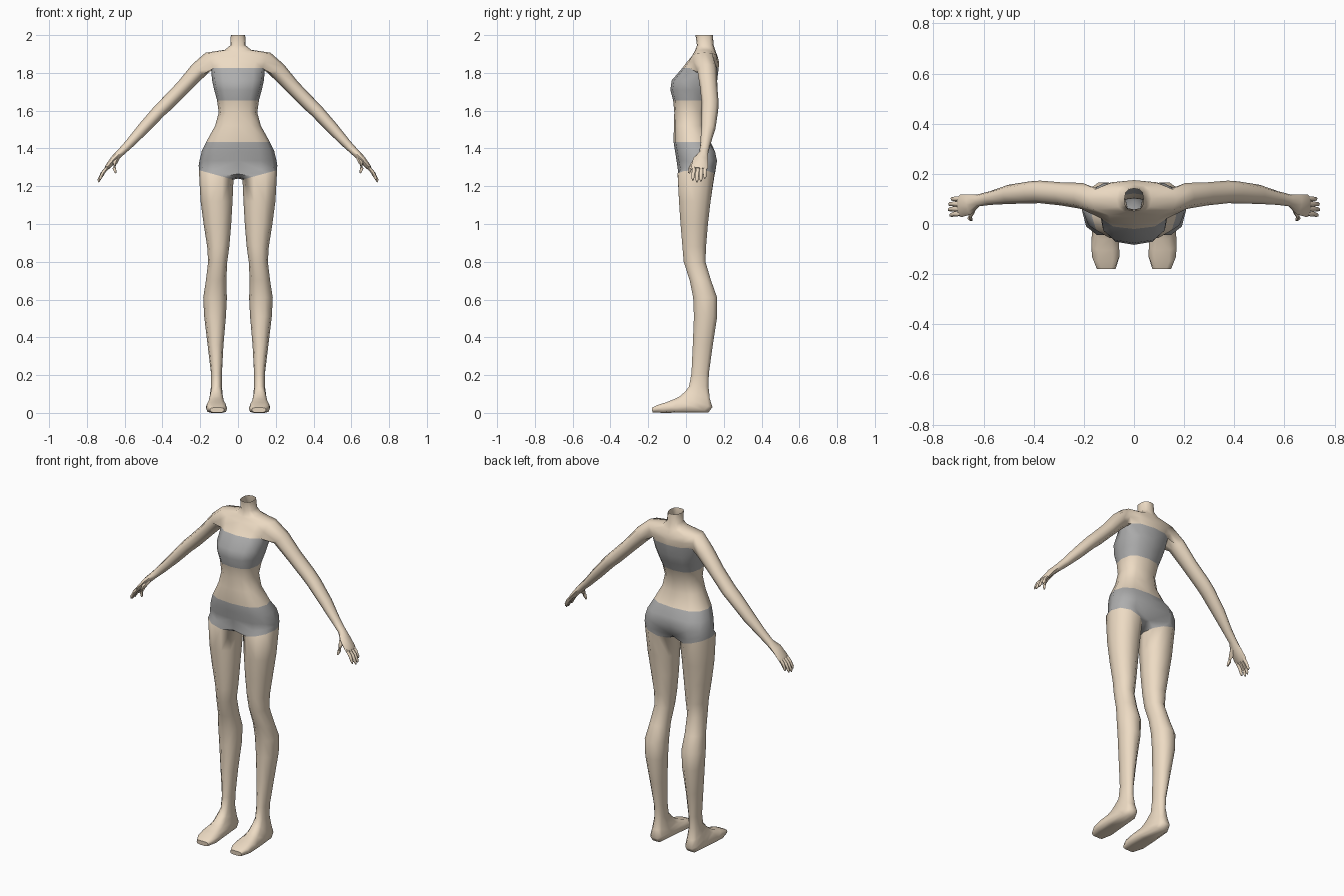
import bpy, bmesh
from math import sin, cos, pi, radians, copysign
from mathutils import Vector

bm = bmesh.new()
SKIN, CLOTH = 0, 1


def spow(v, e):
    return copysign(abs(v) ** e, v)


def bridge(a, b, mat=SKIN, closed=True, skip=()):
    n = len(a)
    for i in range(n if closed else n - 1):
        if i not in skip:
            j = (i + 1) % n
            f = bm.faces.new((a[i], a[j], b[j], b[i]))
            f.material_index = mat


def half_ring(z, lift, w, yf, yb, e=0.78):
    """Right half of a torso section, front centre to back centre."""
    ring = []
    for k in range(7):
        t = pi * k / 6
        x = 0 if k in (0, 6) else w * sin(t) ** e
        y = (yf + yb) / 2 - (yb - yf) / 2 * spow(cos(t), e)
        ring.append(bm.verts.new((x, y, z + lift * sin(t))))
    return ring


def leg_ring(xin, xout, yf, zf, yb, zb, tilt=0, e=0.9):
    """Ten-sided leg section; front and back points may differ in height."""
    ring = []
    for k in range(10):
        t = radians(90 + (k - 3) * 36)
        s, c = spow(sin(t), e), spow(cos(t), e) / cos(radians(18)) ** e
        m = (1 - c) / 2
        ring.append(bm.verts.new(((xin + xout) / 2 + (xout - xin) / 2 * s,
                                  yf + (yb - yf) * m,
                                  zf + (zb - zf) * m + tilt * s)))
    return ring


def tube(points, sides, start=None):
    """Tube through (x, y, z, thickness, width) points, capped at the end."""
    pos = [Vector(p[:3]) for p in points]
    prev = start
    for i, p in enumerate(points):
        d = (pos[min(i + 1, len(pos) - 1)] - pos[max(i - 1, 0)]).normalized()
        u = Vector((0, 1, 0)).cross(d).normalized()
        if u.z < 0:
            u = -u
        v = Vector((0, 1, 0)) - d * d.y
        v.normalize()
        ring = []
        for k in range(sides):
            a = -pi / 4 + 2 * pi * k / sides
            ring.append(bm.verts.new(pos[i] + u * p[3] * cos(a) + v * p[4] * sin(a)))
        if prev:
            bridge(prev, ring)
        prev = ring
    bm.faces.new(prev)


# Torso: height, side lift, half width, front y, back y, cloth below
torso = [
    (2.00, 0.00, 0.038, 0.050, 0.142, SKIN),
    (1.945, 0.00, 0.041, 0.058, 0.147, SKIN),
    (1.912, 0.01, 0.070, 0.045, 0.158, SKIN),
    (1.885, 0.022, 0.172, 0.028, 0.168, SKIN),
    (1.858, 0.00, 0.160, 0.005, 0.175, SKIN),
    (1.825, 0.00, 0.143, -0.020, 0.173, CLOTH),
    (1.76, 0.00, 0.137, -0.076, 0.165, CLOTH),
    (1.71, 0.00, 0.126, -0.083, 0.148, CLOTH),
    (1.655, 0.00, 0.111, -0.068, 0.122, SKIN),
    (1.59, 0.00, 0.102, -0.062, 0.103, SKIN),
    (1.52, 0.00, 0.121, -0.064, 0.102, SKIN),
    (1.435, 0.00, 0.168, -0.066, 0.130, CLOTH),
    (1.385, 0.00, 0.192, -0.058, 0.165, CLOTH),
    (1.335, 0.00, 0.204, -0.050, 0.176, CLOTH),
    (1.265, 0.045, 0.208, -0.040, 0.168, CLOTH)]
rings = [half_ring(*r[:5]) for r in torso]
for i in range(len(rings) - 1):
    arm_hole = (2, 3) if i in (3, 4) else ()
    bridge(rings[i], rings[i + 1], torso[i][5], False, arm_hole)
# Cleft between the buttocks
for r, d in ((12, 0.012), (13, 0.025), (14, 0.04)):
    rings[r][6].co.y -= d

# Arm and palm grow out of the shoulder opening
A, B, C = rings[3:6]
shoulder = [A[2], A[3], A[4], B[4], C[4], C[3], C[2], B[2]]
bm.verts.remove(B[3])
tube([(0.208, 0.112, 1.815, 0.046, 0.052),
      (0.29, 0.12, 1.725, 0.039, 0.046),
      (0.375, 0.128, 1.638, 0.038, 0.045),
      (0.415, 0.126, 1.60, 0.036, 0.044),
      (0.50, 0.118, 1.507, 0.032, 0.038),
      (0.575, 0.103, 1.425, 0.024, 0.027),
      (0.622, 0.094, 1.378, 0.020, 0.024),
      (0.655, 0.078, 1.345, 0.019, 0.040),
      (0.690, 0.072, 1.303, 0.014, 0.045),
      (0.698, 0.071, 1.292, 0.010, 0.040)], 8, shoulder)

# Fingers, front to back, then thumb
for y0, y1, length in ((0.043, 0.036, 0.88), (0.062, 0.058, 1.0),
                       (0.081, 0.079, 0.96), (0.099, 0.100, 0.78)):
    tube([(0.684, y0, 1.308, 0.010, 0.010),
          (0.684 + 0.034 * length, (y0 + y1) / 2, 1.308 - 0.04 * length, 0.010, 0.010),
          (0.684 + 0.052 * length, y1, 1.308 - 0.075 * length, 0.008, 0.008),
          (0.684 + 0.055 * length, y1, 1.308 - 0.087 * length, 0.003, 0.003)], 6)
tube([(0.638, 0.072, 1.352, 0.014, 0.014), (0.652, 0.04, 1.322, 0.013, 0.013),
      (0.655, 0.023, 1.295, 0.010, 0.010), (0.648, 0.016, 1.27, 0.005, 0.005)], 6)

# Crotch chain closes the top of the leg
crotch = [bm.verts.new((0, y, z)) for y, z in ((0.09, 1.247), (0.045, 1.24), (0.0, 1.246))]
prev = rings[-1] + crotch
hem = leg_ring(0.024, 0.207, -0.044, 1.26, 0.15, 1.26, 0.025)
bridge(prev, hem, CLOTH)
prev = hem

# Leg: height, inner x, outer x, front y, back y
for z, xi, xo, yf, yb in [
        (1.12, 0.029, 0.198, -0.037, 0.130), (1.00, 0.036, 0.182, -0.029, 0.116),
        (0.88, 0.046, 0.163, -0.019, 0.106), (0.80, 0.057, 0.158, -0.012, 0.103),
        (0.70, 0.062, 0.170, 0.020, 0.133), (0.61, 0.059, 0.184, 0.038, 0.165),
        (0.51, 0.064, 0.179, 0.042, 0.165), (0.36, 0.077, 0.161, 0.036, 0.142),
        (0.21, 0.085, 0.143, 0.029, 0.121), (0.14, 0.085, 0.143, 0.016, 0.119)]:
    ring = leg_ring(xi, xo, yf, z, yb, z)
    bridge(prev, ring)
    prev = ring

# Foot: inner x, outer x, top y and z, bottom y and z
for r in [(0.081, 0.149, -0.005, 0.112, 0.126, 0.075),
          (0.074, 0.156, -0.035, 0.086, 0.140, 0.030),
          (0.070, 0.160, -0.060, 0.074, 0.118, 0.004),
          (0.060, 0.170, -0.105, 0.056, -0.02, 0.004),
          (0.058, 0.168, -0.150, 0.042, -0.11, 0.002),
          (0.073, 0.148, -0.180, 0.028, -0.178, 0.004)]:
    ring = leg_ring(*r, e=0.6)
    bridge(prev, ring)
    prev = ring
bm.faces.new(prev)

# Mirror to the other side and finish
for v in bm.verts:
    v.co.z = max(v.co.z, 0)
low = min(v.co.z for v in bm.verts)
for v in bm.verts:
    if v.co.z < 0.01:
        v.co.z -= low
bmesh.ops.mirror(bm, geom=bm.verts[:] + bm.edges[:] + bm.faces[:], axis='X', merge_dist=0.0005)
bmesh.ops.remove_doubles(bm, verts=[v for v in bm.verts if abs(v.co.x) < 0.0005], dist=0.0005)
bmesh.ops.recalc_face_normals(bm, faces=bm.faces[:])

mesh = bpy.data.meshes.new("body")
bm.to_mesh(mesh)
bm.free()
for name, col in (("skin", (0.85, 0.71, 0.55, 1)), ("cloth", (0.42, 0.42, 0.42, 1))):
    m = bpy.data.materials.new(name)
    m.diffuse_color = col
    mesh.materials.append(m)
body = bpy.data.objects.new("body", mesh)
bpy.context.collection.objects.link(body)
bpy.context.view_layer.objects.active = body
body.select_set(True)
bpy.ops.object.shade_smooth_by_angle(angle=radians(60))
